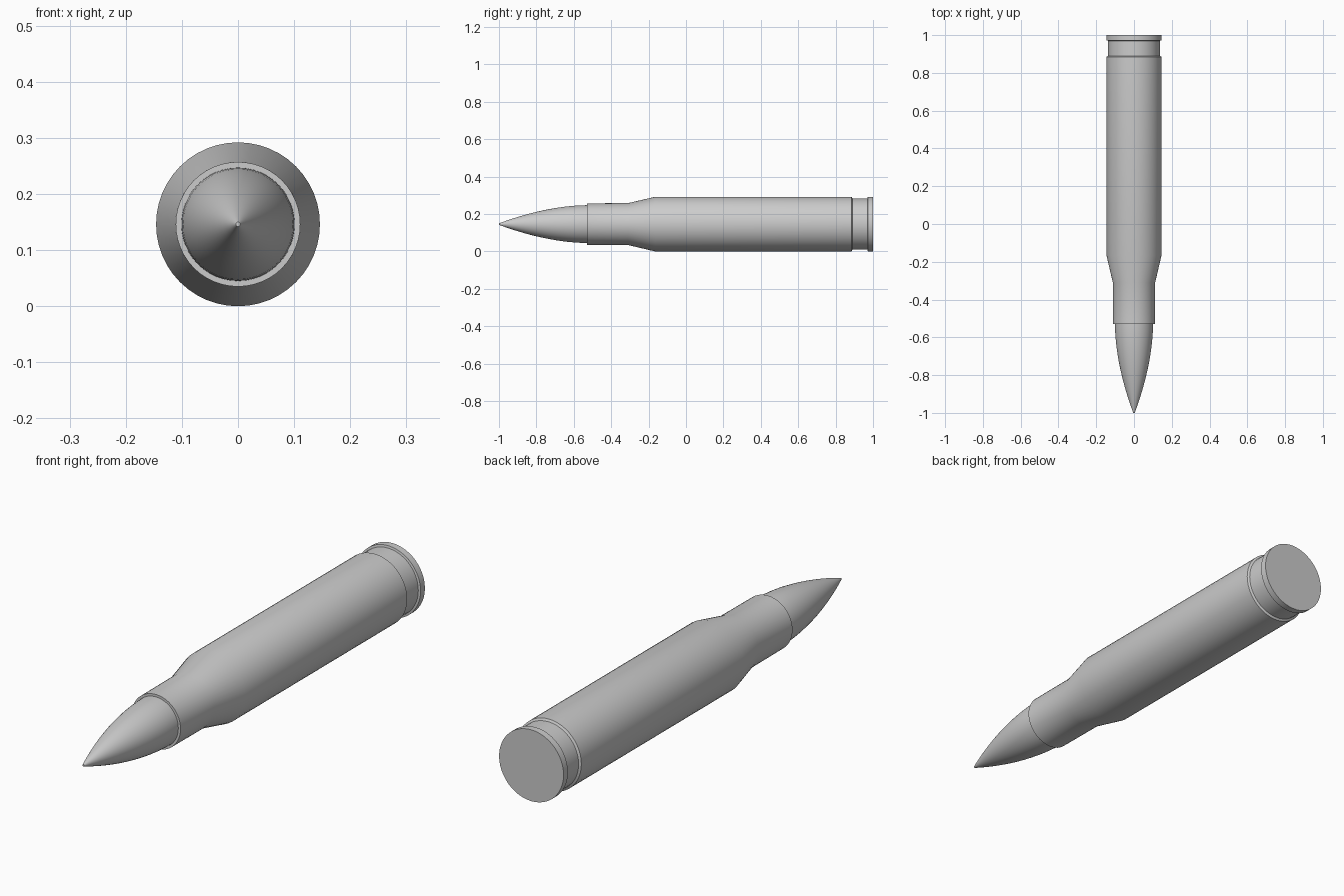
import bpy, bmesh, math
from mathutils import Vector

if "Cube" in bpy.data.objects:
    bpy.data.objects.remove(bpy.data.objects["Cube"])

RADIUS = 0.146
SIDES = 48


def lathe(name, profile):
    """Revolve (y, radius) points around the long axis and smooth the result."""
    bm = bmesh.new()
    verts = [bm.verts.new((0, y, r)) for y, r in profile]
    edges = [bm.edges.new(pair) for pair in zip(verts, verts[1:])]
    bmesh.ops.spin(bm, geom=verts + edges, cent=Vector(), axis=(0, 1, 0),
                   angle=math.tau, steps=SIDES, use_merge=True)
    bmesh.ops.remove_doubles(bm, verts=bm.verts, dist=1e-5)
    bmesh.ops.recalc_face_normals(bm, faces=bm.faces)
    mesh = bpy.data.meshes.new(name)
    bm.to_mesh(mesh)
    bm.free()
    obj = bpy.data.objects.new(name, mesh)
    obj.location.z = RADIUS
    bpy.context.collection.objects.link(obj)
    bpy.ops.object.select_all(action='DESELECT')
    obj.select_set(True)
    bpy.context.view_layer.objects.active = obj
    bpy.ops.object.shade_smooth_by_angle(angle=math.radians(25))
    return obj


# Casing: lip, neck, shoulder, body, extraction groove, rim and flat base
lathe("casing", [
    (-0.53, 0.0), (-0.53, 0.111), (-0.31, 0.112), (-0.165, RADIUS),
    (0.885, RADIUS), (0.89, 0.137), (0.97, 0.137), (0.972, RADIUS),
    (1.0, RADIUS), (1.0, 0.0),
])

# Pointed tip: curved ogive with a tiny blunt end, seated in the neck
STEPS = 14
ogive = [(-0.53 - 0.47 * s, 0.004 + 0.097 * (1 - s ** 1.8))
         for s in (1 - i / STEPS for i in range(STEPS + 1))]
lathe("pointed_tip", [(-1.0, 0.0)] + ogive + [(-0.52, 0.101), (-0.52, 0.0)])
